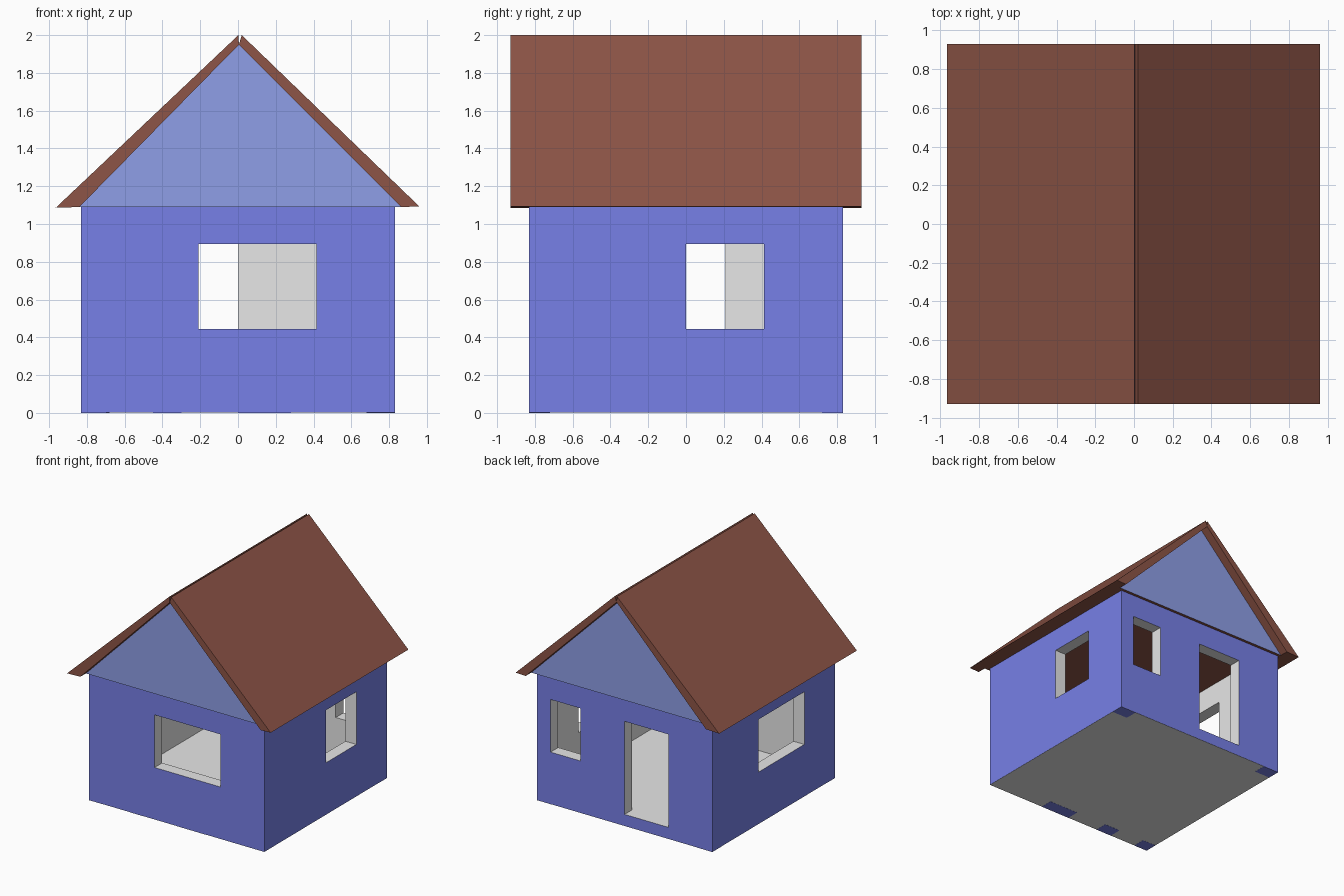
import bpy
import bmesh

cube = bpy.data.objects.get("Cube")
if cube:
    bpy.data.objects.remove(cube, do_unlink=True)


def material(name, color):
    mat = bpy.data.materials.new(name)
    mat.use_nodes = True
    mat.diffuse_color = (*color, 1)
    mat.node_tree.nodes["Principled BSDF"].inputs["Base Color"].default_value = (*color, 1)
    return mat


BLUE = material("wall blue", (0.185, 0.216, 0.8))
PALE = material("gable pale blue", (0.275, 0.345, 0.8))
WHITE = material("interior white", (0.8, 0.8, 0.8))
BROWN = material("roof brown", (0.27, 0.09, 0.063))


def add_object(name, bm, *mats):
    bmesh.ops.recalc_face_normals(bm, faces=bm.faces)
    mesh = bpy.data.meshes.new(name)
    bm.to_mesh(mesh)
    bm.free()
    for mat in mats:
        mesh.materials.append(mat)
    obj = bpy.data.objects.new(name, mesh)
    bpy.context.scene.collection.objects.link(obj)
    return obj


def box(name, xs, ys, zs, *mats):
    bm = bmesh.new()
    bmesh.ops.create_cube(bm, size=1)
    for v in bm.verts:
        for i, (low, high) in enumerate((xs, ys, zs)):
            v.co[i] = low if v.co[i] < 0 else high
    return add_object(name, bm, *mats)


def extrude_profile(name, points, half_length, *mats):
    """Extrude an x-z outline along y, centred on y = 0."""
    bm = bmesh.new()
    face = bm.faces.new([bm.verts.new((x, -half_length, z)) for x, z in points])
    new = bmesh.ops.extrude_face_region(bm, geom=[face])["geom"]
    moved = [g for g in new if isinstance(g, bmesh.types.BMVert)]
    bmesh.ops.translate(bm, verts=moved, vec=(0, 2 * half_length, 0))
    return add_object(name, bm, *mats)


HALF, INNER = 0.83, 0.726
FLOOR, SILL, HEAD, EAVE = 0.1, 0.445, 0.895, 1.09
BASE = 0.002
FRONT, BACK = (-0.9, -0.65), (0.65, 0.9)

# Wall shell: solid block minus the room and its openings
walls = box("walls", (-HALF, HALF), (-HALF, HALF), (BASE, EAVE), BLUE, WHITE)
cutters = [
    box("room_cutter", (-INNER, INNER), (-INNER, INNER), (FLOOR, 1.3)),
    box("front_window_cutter", (-0.208, 0.416), FRONT, (SILL, HEAD)),
    box("back_window_cutter", (0.416, 0.7), BACK, (SILL, HEAD)),
    box("back_door_cutter", (-0.416, 0), BACK, (FLOOR, HEAD)),
    box("left_window_cutter", BACK, (0, 0.413), (SILL, HEAD)),
    box("right_window_cutter", FRONT, (-0.413, 0.208), (SILL, HEAD)),
]
bpy.context.view_layer.objects.active = walls
for cutter in cutters:
    cutter.hide_render = True
    mod = walls.modifiers.new(cutter.name, "BOOLEAN")
    mod.operation = "DIFFERENCE"
    mod.solver = "EXACT"
    mod.object = cutter
    bpy.ops.object.modifier_apply(modifier=mod.name)
for cutter in cutters:
    bpy.data.objects.remove(cutter, do_unlink=True)

# Outer faces are blue, room and reveals are white
for face in walls.data.polygons:
    outside = any(all(abs(abs(walls.data.vertices[v].co[axis]) - HALF) < 0.001
                      for v in face.vertices) for axis in (0, 1))
    face.material_index = 0 if outside else 1

# Underside of the floor with exposed wall footings
box("floor_base", (-HALF, HALF), (-HALF, HALF), (0.001, BASE), WHITE)
footings = [(0.755, 0.775), (-0.755, 0.775), (-0.775, -0.775), (-0.375, -0.775), (0.14, -0.775)]
for i, (x, y) in enumerate(footings):
    w = 0.14 if i == len(footings) - 1 else 0.075
    box(f"footing_{i + 1}", (max(x - w, -HALF), min(x + w, HALF)),
        (y - 0.055, y + 0.055), (0, BASE), BLUE)

# Gable block: pale ends, brown ceiling
gable = extrude_profile("gable", [(-0.84, EAVE), (0.865, EAVE), (0.005, 1.95)], 0.855, PALE, BROWN)
for face in gable.data.polygons:
    face.material_index = 0 if abs(face.normal.y) > 0.5 else 1

# Two roof slopes with a narrow notch at the ridge
extrude_profile("right_roof_slope",
                [(-0.965, 1.086), (-0.84, EAVE), (0.005, 1.95), (0.002, 2.0)], 0.93, BROWN)
extrude_profile("left_roof_slope",
                [(0.96, 1.093), (0.865, EAVE), (0.005, 1.95), (0.02, 2.0)], 0.93, BROWN)
